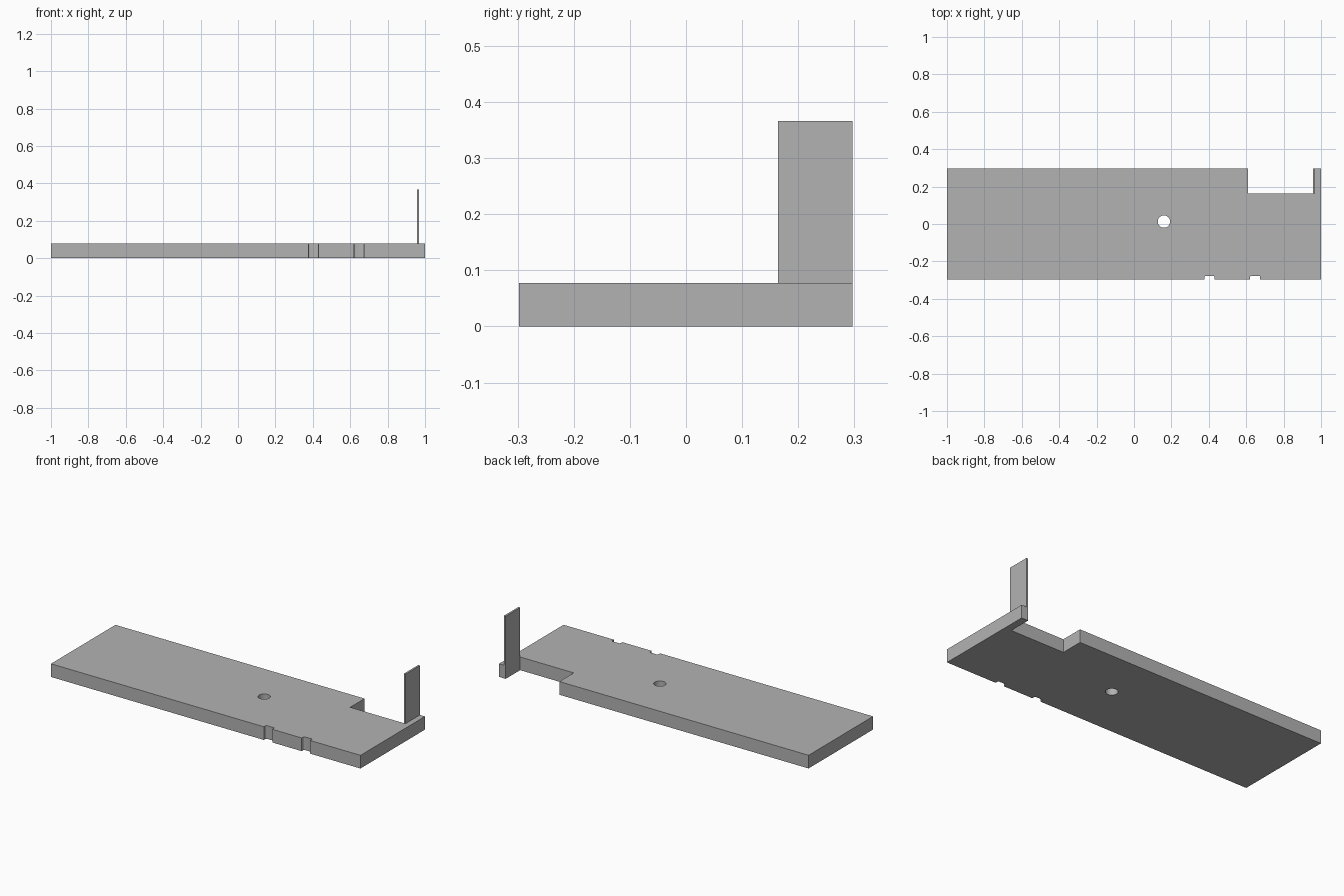
import bpy
from math import cos, sin, pi

cube = bpy.data.objects.get("Cube")
if cube:
    bpy.data.objects.remove(cube, do_unlink=True)

grey = bpy.data.materials.new("plain grey")
grey.use_nodes = True
colour = (0.45, 0.45, 0.45, 1)
grey.diffuse_color = colour
grey.node_tree.nodes["Principled BSDF"].inputs["Base Color"].default_value = colour

FRONT, BACK = -0.298, 0.297
THICK = 0.077
STEP_Y = 0.164           # inner edge of the rear cutout
TAB_X = 0.968            # cutout wall that carries the upright plate


def arc(cx, cy, r, start, end, steps):
    """Points along a circular arc, end included."""
    angles = [start + (end - start) * i / steps for i in range(steps + 1)]
    return [(cx + r * cos(a), cy + r * sin(a)) for a in angles]


def edge_slot(x0, x1, depth=0.021, r=0.008):
    """Small slot in the front edge with rounded inner corners."""
    top = FRONT + depth
    return ([(x0, FRONT)]
            + arc(x0 + r, top - r, r, pi, pi / 2, 4)
            + arc(x1 - r, top - r, r, pi / 2, 0, 4)
            + [(x1, FRONT)])


def extruded(name, loops, height):
    """Fill flat outlines (inner loops become holes) and extrude from z = 0."""
    curve = bpy.data.curves.new(name, "CURVE")
    curve.dimensions = "2D"
    curve.fill_mode = "BOTH"
    curve.extrude = height / 2
    for loop in loops:
        spline = curve.splines.new("POLY")
        spline.points.add(len(loop) - 1)
        for point, (x, y) in zip(spline.points, loop):
            point.co = (x, y, 0, 1)
        spline.use_cyclic_u = True
    obj = bpy.data.objects.new(name, curve)
    bpy.context.collection.objects.link(obj)
    obj.location.z = height / 2
    bpy.ops.object.select_all(action="DESELECT")
    obj.select_set(True)
    bpy.context.view_layer.objects.active = obj
    bpy.ops.object.convert(target="MESH")
    obj = bpy.context.object
    obj.data.materials.clear()
    obj.data.materials.append(grey)
    bpy.ops.object.shade_smooth_by_angle()
    return obj


# Base board: front slots, rear cutout and a round through hole
outline = ([(-1, FRONT)] + edge_slot(0.376, 0.43) + edge_slot(0.62, 0.675)
           + [(1, FRONT), (1, BACK), (TAB_X, BACK), (TAB_X, STEP_Y),
              (0.61, STEP_Y), (0.61, BACK), (-1, BACK)])
hole = arc(0.16, 0.013, 0.033, 0, 2 * pi, 32)[:-1]
extruded("base_board", [outline, hole], THICK)

# Upright plate fixed to the cutout wall
plate = [(TAB_X - 0.011, STEP_Y), (TAB_X, STEP_Y),
         (TAB_X, BACK), (TAB_X - 0.011, BACK)]
extruded("upright_plate", [plate], 0.366)
